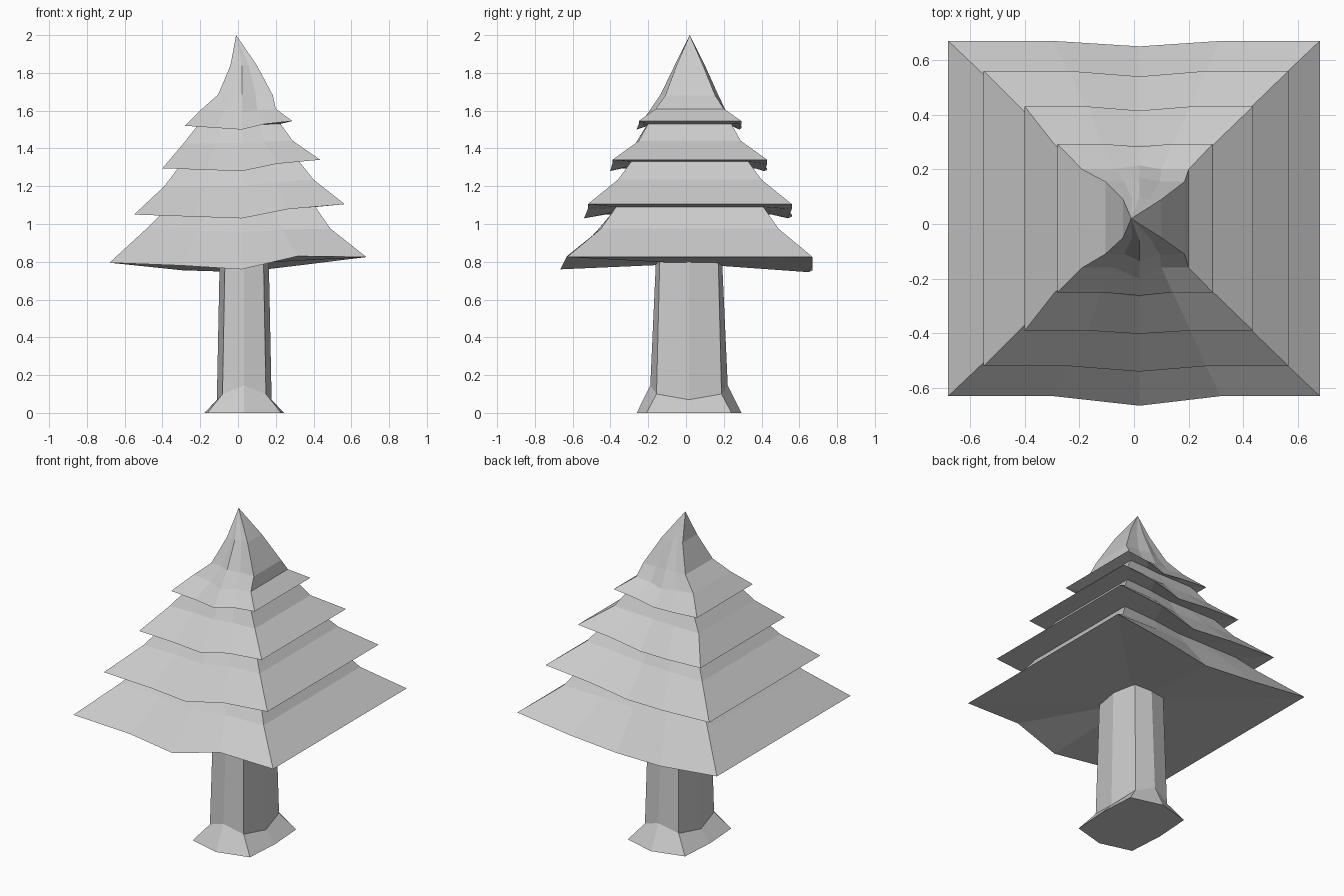
import bpy, bmesh

if "Cube" in bpy.data.objects:
    bpy.data.objects.remove(bpy.data.objects["Cube"])


def skin(name, rings, tip=None, base=None):
    """Join closed rings of points with flat faces; ends go to a point or are capped."""
    bm = bmesh.new()
    loops = [[bm.verts.new(p) for p in r] for r in rings]
    n = len(loops[0])
    for a, b in zip(loops, loops[1:]):
        for i in range(n):
            j = (i + 1) % n
            bm.faces.new((a[i], a[j], b[j], b[i]))
    for loop, point in ((loops[0], base), (loops[-1], tip)):
        if point:
            v = bm.verts.new(point)
            for i in range(n):
                bm.faces.new((loop[i], loop[(i + 1) % n], v))
        else:
            bm.faces.new(loop)
    bmesh.ops.recalc_face_normals(bm, faces=bm.faces)
    mesh = bpy.data.meshes.new(name)
    bm.to_mesh(mesh)
    bm.free()
    ob = bpy.data.objects.new(name, mesh)
    bpy.context.collection.objects.link(ob)
    return ob


def branch_ring(xl, xr, yf, yb, zl, zm, zr, bf=0.0, bb=0.0, front=None, back=None):
    """Square ring: front and back in four spans, left and right in two."""
    zs = (zl * .45 + zm * .55, zm, zm * .35 + zr * .65)
    fz, bz = front or zs, back or zs
    xm, ym = 0.02, (yf + yb) / 2
    ql, qr = xm + (xl - xm) * .45, xm + (xr - xm) * .45
    return [(xl, yf, zl), (ql, yf, fz[0]), (xm, yf - bf, fz[1]), (qr, yf, fz[2]),
            (xr, yf, zr), (xr, ym, zr),
            (xr, yb, zr), (qr, yb, bz[2]), (xm, yb + bb, bz[1]), (ql, yb, bz[0]),
            (xl, yb, zl), (xl, ym, zl)]


# Foliage: drooping rim, middle and tucked-in top of each tier, bottom to top
tiers = [
    (-.68, .68, -.63, .67, .795, .76, .825, .035, -.02, (.78, .76, .83), (.755, .745, .78)),
    (-.49, .49, -.45, .49, .97, .96, .975, .025, -.01),
    (-.40, .41, -.37, .41, 1.06, 1.06, 1.09, .02, 0),
    (-.55, .565, -.52, .56, 1.05, 1.03, 1.105, .02, -.02),
    (-.39, .40, -.36, .40, 1.20, 1.20, 1.235, .02, -.01),
    (-.31, .325, -.29, .33, 1.305, 1.305, 1.33, .015, 0),
    (-.40, .435, -.39, .43, 1.295, 1.28, 1.34, .012, -.015),
    (-.29, .29, -.25, .29, 1.425, 1.43, 1.44, .015, 0),
    (-.215, .225, -.20, .24, 1.52, 1.52, 1.53, .01, 0),
    (-.28, .288, -.25, .293, 1.52, 1.50, 1.545, .012, -.01),
    (-.19, .20, -.16, .20, 1.61, 1.59, 1.61, .04, .015),
    (-.105, .185, -.11, .155, 1.685, 1.685, 1.68, .025, .015),
    (-.04, .10, -.05, .09, 1.84, 1.84, 1.84, .01, .01),
]
skin("foliage", [branch_ring(*t) for t in tiers],
     tip=(-.01, .02, 2.0), base=(.02, .02, .79))


def trunk_ring(cx, mx, cy, my, z_corner, z_front, z_side):
    """Eight-sided ring: corner half sizes cx, cy and mid-side half sizes mx, my."""
    pts = [(-cx, -cy, z_corner), (0, -my, z_front), (cx, -cy, z_corner), (mx, 0, z_side),
           (cx, cy, z_corner), (0, my, z_front), (-cx, cy, z_corner), (-mx, 0, z_side)]
    return [(x + .033, y + .016, z) for x, y, z in pts]


# Trunk: flared foot and slight taper into the foliage
skin("trunk", [
    trunk_ring(.195, .21, .225, .277, 0, 0, 0),
    trunk_ring(.115, .145, .172, .205, .10, .145, .07),
    trunk_ring(.102, .13, .155, .175, .81, .81, .81),
])
